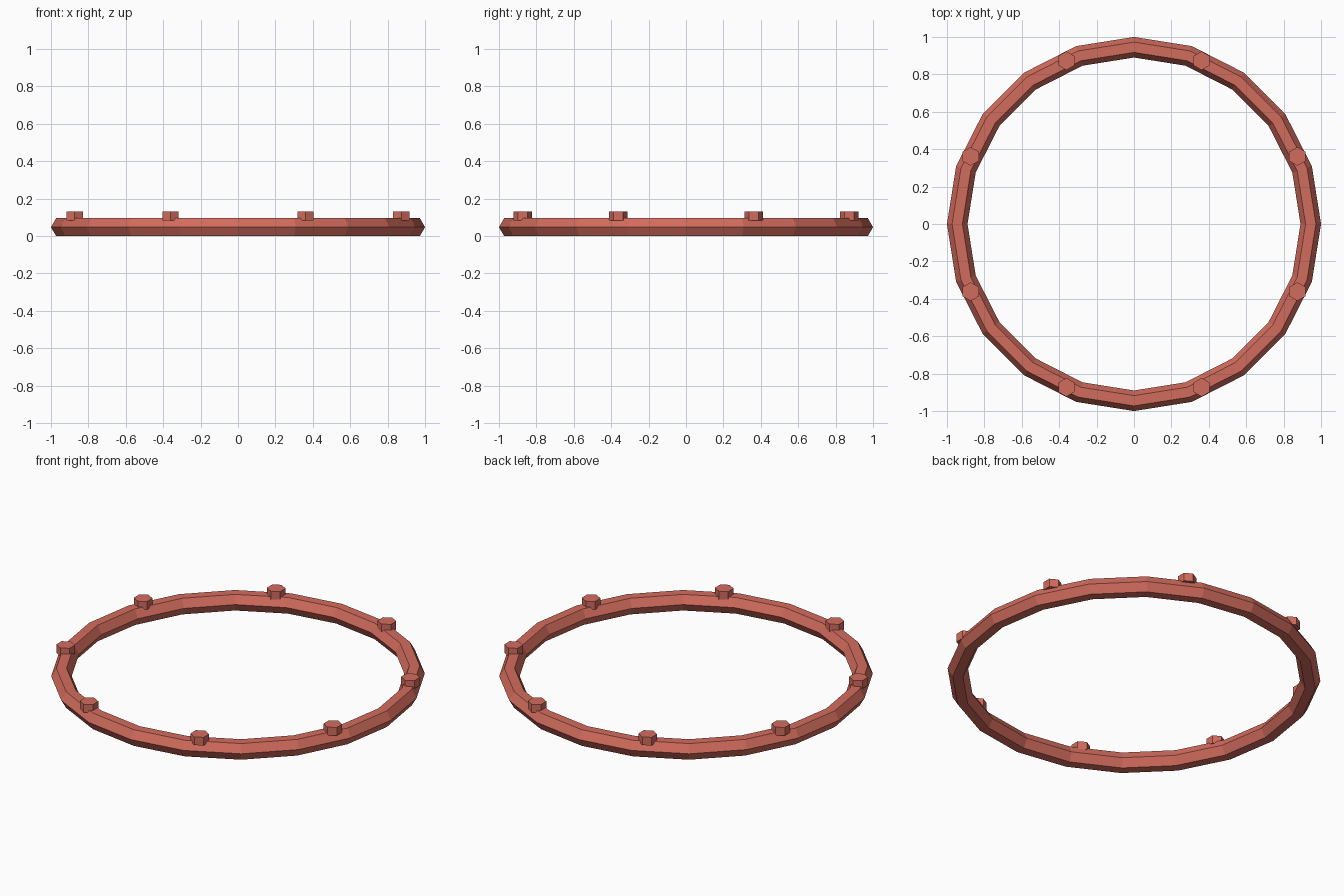
import bpy
import math

if "Cube" in bpy.data.objects:
    bpy.data.objects.remove(bpy.data.objects["Cube"])

RING_R = 0.945
TUBE_R = 0.055
HALF_H = TUBE_R * math.sin(math.radians(60))

mat = bpy.data.materials.new("red_clay")
mat.diffuse_color = (0.65, 0.15, 0.11, 1)
mat.use_nodes = True
mat.node_tree.nodes["Principled BSDF"].inputs["Base Color"].default_value = mat.diffuse_color

# Faceted ring with a hexagonal cross-section
bpy.ops.mesh.primitive_torus_add(
    major_segments=20, minor_segments=6,
    major_radius=RING_R, minor_radius=TUBE_R, location=(0, 0, HALF_H))
ring = bpy.context.object
ring.name = "ring"
ring.data.materials.append(mat)

# Eight hexagonal studs, all facing the same way, sunk slightly into the ring
for i in range(8):
    a = math.radians(22.5 + 45 * i)
    bpy.ops.mesh.primitive_cylinder_add(
        vertices=6, radius=0.05, depth=0.048,
        location=(RING_R * math.cos(a), RING_R * math.sin(a), 0.106))
    stud = bpy.context.object
    stud.name = f"stud_{i + 1}"
    stud.data.materials.append(mat)
